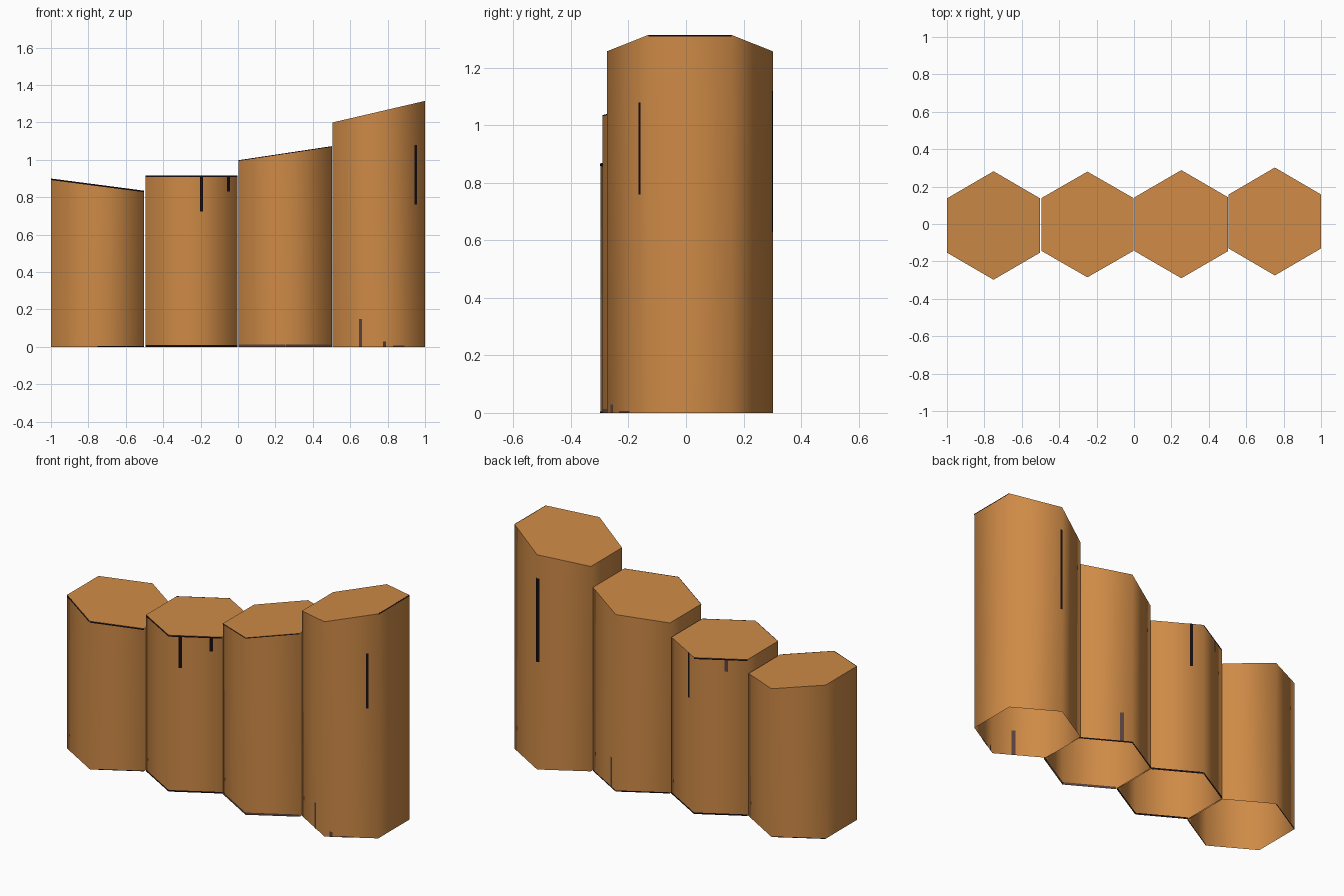
import bpy, bmesh, math

if "Cube" in bpy.data.objects:
    bpy.data.objects.remove(bpy.data.objects["Cube"])


def flat_colour(name, rgb):
    m = bpy.data.materials.new(name)
    m.diffuse_color = (*rgb, 1)
    m.use_nodes = True
    m.node_tree.nodes["Principled BSDF"].inputs["Base Color"].default_value = m.diffuse_color
    return m


BROWN = flat_colour("warm brown", (0.62, 0.256, 0.062))
MATS = {"black": flat_colour("near black", (0.008, 0.004, 0.006)),
        "grey": flat_colour("grey brown", (0.095, 0.055, 0.052))}


def link_mesh(bm, name, mat):
    me = bpy.data.meshes.new(name)
    bm.to_mesh(me)
    bm.free()
    me.materials.append(mat)
    bpy.context.collection.objects.link(bpy.data.objects.new(name, me))


def hex_column(name, dims, marks):
    """Open-bottomed hexagonal column, top sloping along x, with painted marks."""
    x0, x1, y0, y1, z_left, z_right = dims
    cx, cy = (x0 + x1) / 2, (y0 + y1) / 2
    rx, ry = (x1 - x0) / 2 / math.cos(math.pi / 6), (y1 - y0) / 2

    def corner(i):
        a = math.pi / 6 + (i % 6) * math.pi / 3
        return cx + rx * math.cos(a), cy + ry * math.sin(a)

    def top(x):
        return z_left + (z_right - z_left) * (x - x0) / (x1 - x0)

    bm = bmesh.new()
    low = [bm.verts.new((*corner(i), 0)) for i in range(6)]
    high = [bm.verts.new((*corner(i), top(corner(i)[0]))) for i in range(6)]
    for i in range(6):
        j = (i + 1) % 6
        bm.faces.new((low[i], low[j], high[j], high[i])).smooth = True
    lid = bm.faces.new(high)
    for e in lid.edges:      # sharp rim, soft wall corners
        e.smooth = False
    link_mesh(bm, name, BROWN)

    # painted streaks: thin patches on both sides of a wall
    # wall 0 back right, 1 back left, 2 left, 3 front left, 4 front right, 5 right
    for key, mat in MATS.items():
        bm = bmesh.new()
        for colour, wall, t0, t1, za, zb, from_top in marks:
            if colour != key:
                continue
            (ax, ay), (bx, by) = corner(wall), corner(wall + 1)
            length = math.hypot(bx - ax, by - ay)
            nx, ny = (by - ay) / length, (ax - bx) / length
            for side in (1, -1):
                pts = []
                for t, z in ((t0, za), (t1, za), (t1, zb), (t0, zb)):
                    x, y = ax + (bx - ax) * t, ay + (by - ay) * t
                    h = top(x) - z if from_top else z
                    pts.append(bm.verts.new((x + nx * 0.0015 * side,
                                             y + ny * 0.0015 * side, h)))
                bm.faces.new(pts)
        if bm.faces:
            link_mesh(bm, f"{name}_{key}_streaks", mat)
        else:
            bm.free()


def bands(colour, walls, height, from_top):
    return [(colour, w, 0, 1, 0, height, from_top) for w in walls]


# row of columns: x range, y range, top height at left and right
hex_column("column_1", (-1.0, -0.502, -0.298, 0.282, 0.90, 0.835),
           bands("black", (3, 4), 0.008, True)
           + bands("black", (1, 4), 0.004, False))

hex_column("column_2", (-0.495, -0.003, -0.285, 0.28, 0.915, 0.915),
           bands("black", (1, 3, 4), 0.008, True)
           + bands("black", (0, 1, 3, 4), 0.009, False)
           + [("black", 4, 0.18, 0.25, 0, 0.19, True),
              ("black", 4, 0.77, 0.83, 0, 0.085, True),
              ("grey", 1, 0.57, 0.64, 0, 0.075, True),
              ("black", 0, 0.74, 0.80, 0, 0.26, True)])

hex_column("column_3", (0.004, 0.502, -0.29, 0.288, 0.998, 1.073),
           bands("grey", (3, 4), 0.013, False)
           + bands("black", (0, 1), 0.007, False)
           + bands("black", (3, 4), 0.004, True)
           + [("grey", 0, 0.77, 0.84, 0, 0.18, False)])

hex_column("column_4", (0.506, 1.0, -0.275, 0.302, 1.20, 1.315),
           bands("black", (5,), 0.005, True)
           + [("black", 4, 0.77, 0.82, 0.76, 1.08, False),
              ("grey", 3, 0.57, 0.64, 0, 0.15, False),
              ("grey", 4, 0.09, 0.15, 0, 0.03, False),
              ("grey", 4, 0.3, 0.55, 0, 0.007, False),
              ("black", 0, 0.97, 1.0, 0.63, 1.12, False),
              ("black", 1, 0.0, 0.04, 0.63, 1.12, False)])
